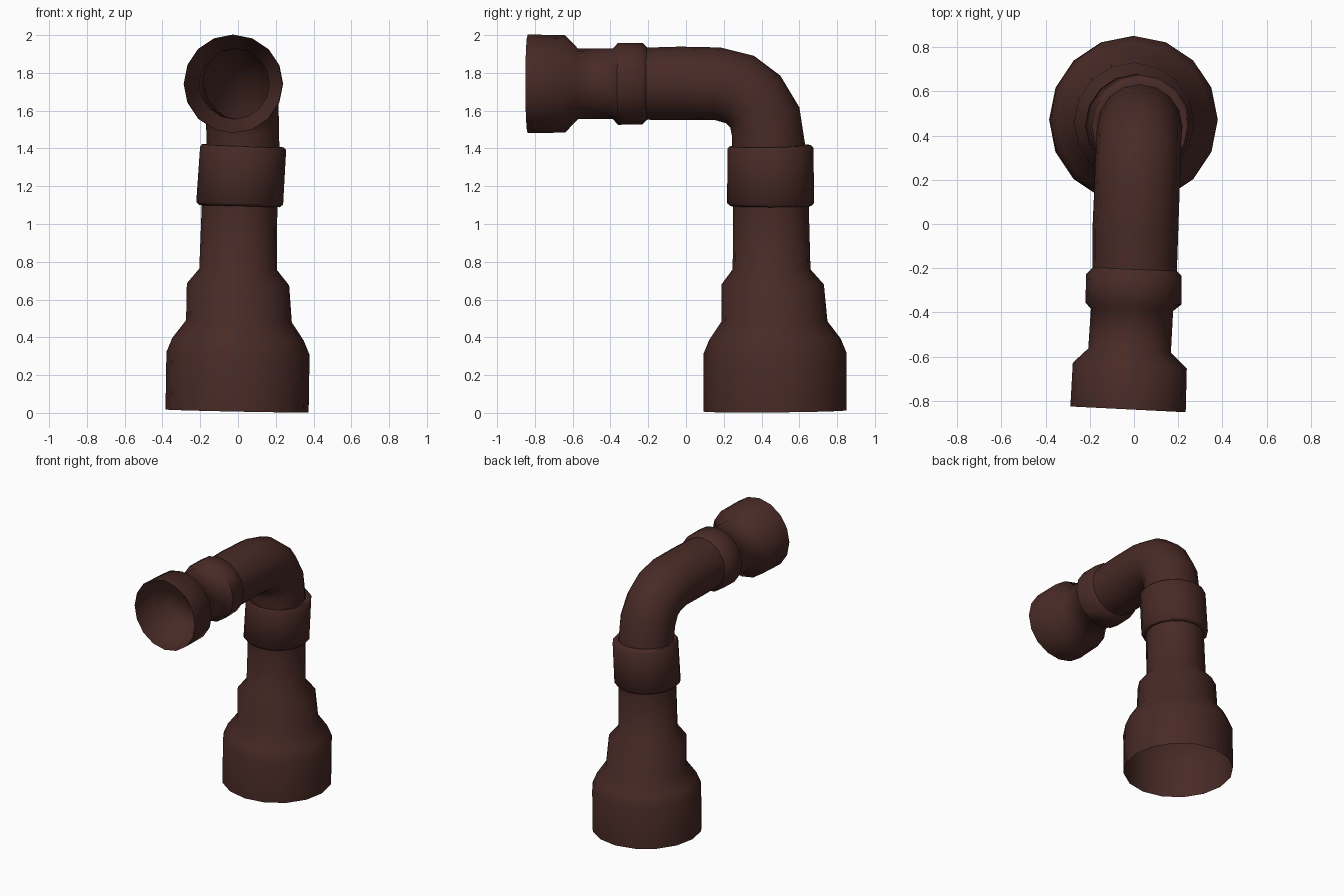
import bpy, bmesh, math
from mathutils import Vector

SIDES = 16

mat = bpy.data.materials.new("dark_rust")
mat.diffuse_color = (0.065, 0.023, 0.019, 1)


def tube(name, rings):
    """Open shell through rings of (x, y, z, pitch toward -y, x tilt, radius)."""
    bm = bmesh.new()
    loops = []
    for x, y, z, pitch, tx, r in rings:
        p = math.radians(pitch)
        d = Vector((tx, -math.sin(p), math.cos(p))).normalized()
        u = (Vector((1, 0, 0)) - d * d.x).normalized()
        v = d.cross(u)
        loop = []
        for j in range(SIDES):
            a = 2 * math.pi * j / SIDES
            loop.append(bm.verts.new(Vector((x, y, z)) + r * (u * math.cos(a) + v * math.sin(a))))
        loops.append(loop)
    for a, b in zip(loops, loops[1:]):
        for j in range(SIDES):
            k = (j + 1) % SIDES
            bm.faces.new((a[j], a[k], b[k], b[j]))
    mesh = bpy.data.meshes.new(name)
    bm.to_mesh(mesh)
    bm.free()
    mesh.materials.append(mat)
    ob = bpy.data.objects.new(name, mesh)
    bpy.context.collection.objects.link(ob)
    bpy.ops.object.select_all(action='DESELECT')
    ob.select_set(True)
    bpy.context.view_layer.objects.active = ob
    bpy.ops.object.shade_smooth_by_angle(angle=math.radians(50))
    return ob


# stepped base socket and riser
tube("base_socket", [
    (-0.005, 0.471, 0.010, 0.5, 0.02, 0.379),
    (0.000, 0.471, 0.315, 0.5, 0.02, 0.379),
    (0.000, 0.471, 0.390, 0.5, 0.02, 0.348),
    (0.005, 0.469, 0.485, 0, 0.02, 0.280),
    (0.000, 0.459, 0.680, 0, 0.02, 0.271),
    (0.001, 0.453, 0.760, 0, 0.02, 0.206),
    (0.008, 0.450, 1.095, 0, 0.02, 0.200),
])

# coupling around the riser
tube("riser_collar", [
    (0.008, 0.450, 1.095, 0, 0.02, 0.200),
    (0.008, 0.449, 1.095, 0, 0.03, 0.214),
    (0.009, 0.448, 1.110, 0, 0.03, 0.230),
    (0.027, 0.447, 1.400, 1, 0.04, 0.228),
    (0.026, 0.445, 1.414, 1, 0.04, 0.217),
    (0.026, 0.438, 1.410, 3, 0.04, 0.193),
])

# bent pipe
tube("elbow", [
    (0.026, 0.438, 1.410, 3, 0.04, 0.193),
    (0.024, 0.421, 1.546, 22, 0.03, 0.193),
    (0.022, 0.367, 1.648, 46, 0.00, 0.191),
    (0.018, 0.285, 1.712, 67, -0.02, 0.193),
    (0.014, 0.170, 1.742, 86, -0.04, 0.193),
    (0.006, -0.030, 1.745, 90, -0.04, 0.194),
    (0.003, -0.205, 1.743, 90, -0.04, 0.191),
])

# ringed pipe end with flared mouth
tube("outlet", [
    (0.003, -0.205, 1.743, 90, -0.04, 0.191),
    (-0.001, -0.230, 1.743, 90, -0.02, 0.215),
    (-0.003, -0.360, 1.742, 90, -0.02, 0.217),
    (-0.009, -0.388, 1.742, 90, -0.03, 0.186),
    (-0.020, -0.572, 1.742, 90, -0.05, 0.187),
    (-0.019, -0.640, 1.742, 90, -0.05, 0.258),
    (-0.027, -0.838, 1.742, 90, -0.05, 0.261),
])
